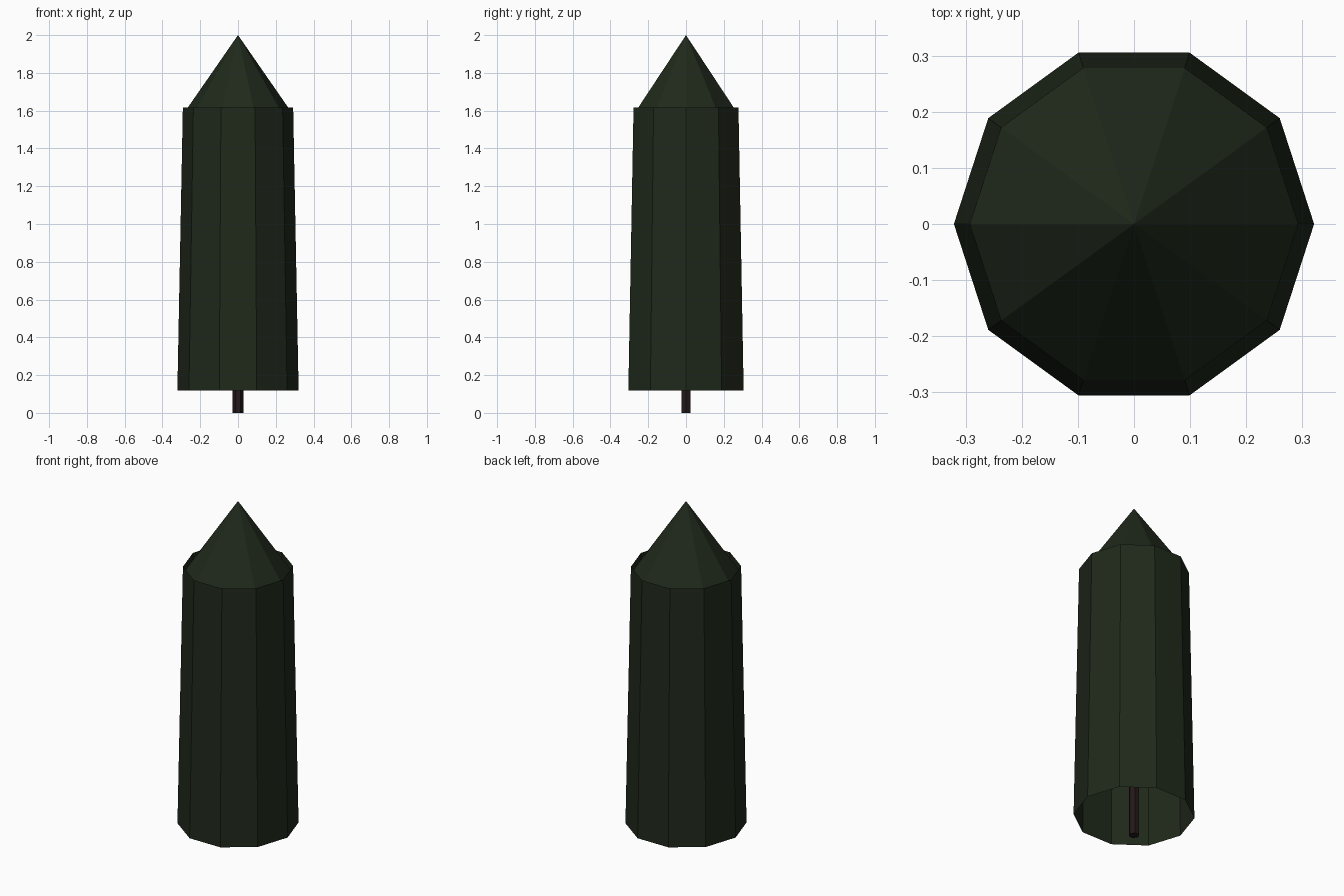
import bpy, bmesh
from math import cos, sin, tau

if "Cube" in bpy.data.objects:
    bpy.data.objects.remove(bpy.data.objects["Cube"])


def material(name, rgb):
    m = bpy.data.materials.new(name)
    m.diffuse_color = (*rgb, 1)
    m.use_nodes = True
    m.node_tree.nodes["Principled BSDF"].inputs["Base Color"].default_value = m.diffuse_color
    return m


def lathe(name, sides, profile, mat, cap_bottom=False):
    """Flat-sided open shell through (radius, z) rings; radius 0 makes a tip."""
    bm = bmesh.new()
    rings = []
    for r, z in profile:
        n = sides if r > 0 else 1
        rings.append([bm.verts.new((r * cos(tau * i / sides), r * sin(tau * i / sides), z))
                      for i in range(n)])
    for low, high in zip(rings, rings[1:]):
        for i in range(sides):
            j = (i + 1) % sides
            top = [high[0]] if len(high) == 1 else [high[j], high[i]]
            bm.faces.new([low[i], low[j]] + top)
    if cap_bottom:
        bm.faces.new(rings[0][::-1])
    mesh = bpy.data.meshes.new(name)
    bm.to_mesh(mesh)
    bm.free()
    mesh.materials.append(mat)
    ob = bpy.data.objects.new(name, mesh)
    bpy.context.collection.objects.link(ob)
    return ob


green = material("foliage_green", (0.014, 0.022, 0.011))
brown = material("bark_brown", (0.018, 0.009, 0.010))

# Foliage skirt: tapered tube, open at both ends
lathe("foliage_body", 10, [(0.321, 0.118), (0.292, 1.618)], green)
# Pointed crown, its rim tucked just below the top of the skirt
lathe("foliage_crown", 10, [(0.2925, 1.578), (0, 2.0)], green)
# Thin six-sided trunk running up inside
lathe("trunk", 6, [(0.029, 0), (0.029, 1.6)], brown, cap_bottom=True)
